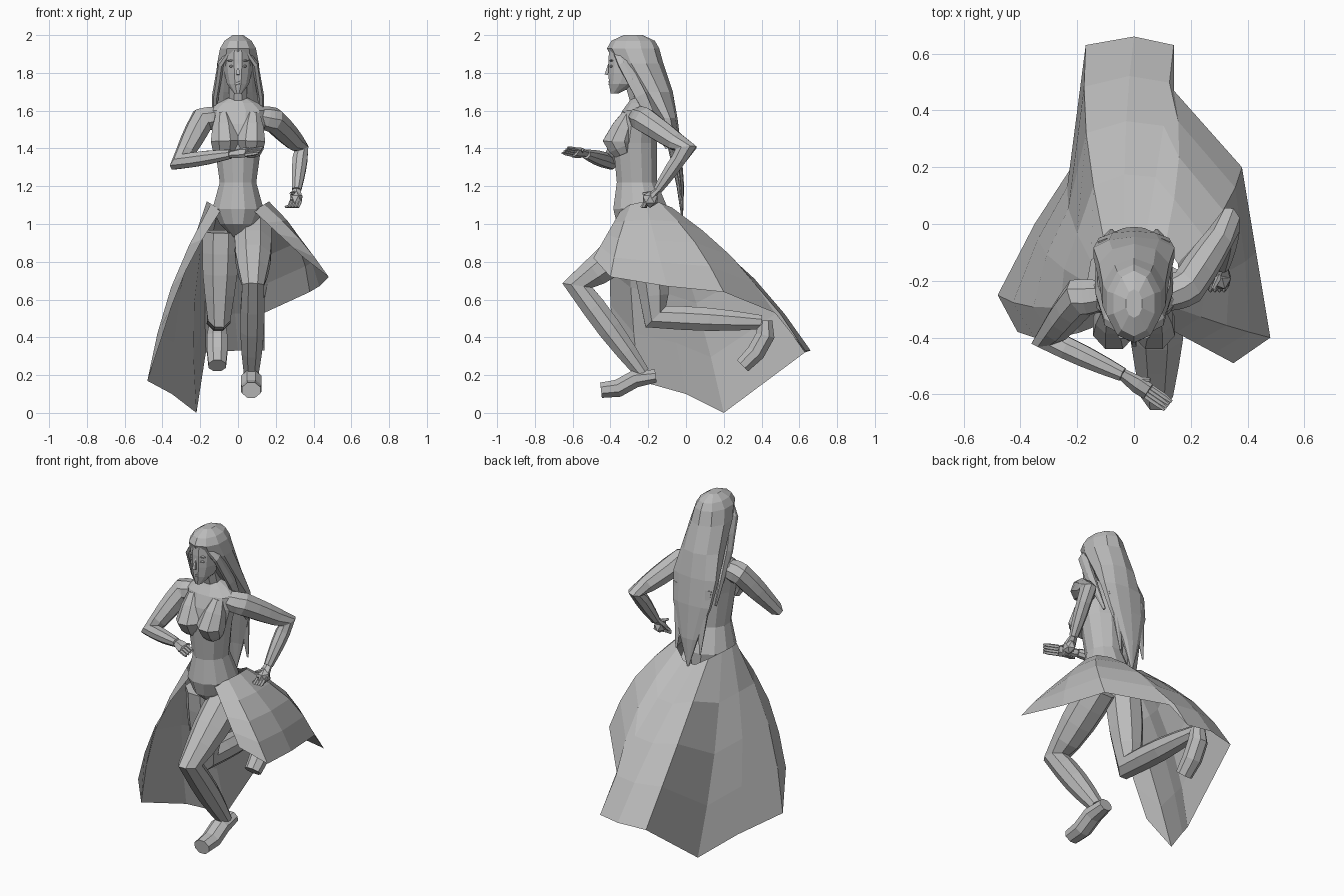
import bpy, bmesh
from math import sin, cos, pi, radians
from mathutils import Vector

cube = bpy.data.objects.get("Cube")
if cube:
    bpy.data.objects.remove(cube)

material = bpy.data.materials.new("plain grey")
material.use_nodes = True
grey = (.5, .5, .5, 1)
material.diffuse_color = grey
material.node_tree.nodes["Principled BSDF"].inputs["Base Color"].default_value = grey

ACROSS, DEPTH = Vector((1, 0, 0)), Vector((0, 1, 0))


def finish(name, bm):
    """Turn a bmesh into a flat shaded grey object."""
    mesh = bpy.data.meshes.new(name)
    bm.to_mesh(mesh)
    bm.free()
    mesh.materials.append(material)
    obj = bpy.data.objects.new(name, mesh)
    bpy.context.collection.objects.link(obj)


def skin_rings(name, rings, solid=True):
    """Bridge successive rings of points with quads, closed and capped when solid."""
    bm = bmesh.new()
    rows = [[bm.verts.new(point) for point in ring] for ring in rings]
    count = len(rows[0])
    for low, high in zip(rows, rows[1:]):
        for i in range(count if solid else count - 1):
            j = (i + 1) % count
            bm.faces.new((low[i], low[j], high[j], high[i]))
    if solid:
        bm.faces.new(rows[0][::-1])
        bm.faces.new(rows[-1])
        bmesh.ops.recalc_face_normals(bm, faces=bm.faces)
    finish(name, bm)


def ellipse(centre, side, other, wide, deep, sides):
    angles = [2 * pi * (i + .5) / sides for i in range(sides)]
    return [centre + side * wide * cos(a) + other * deep * sin(a) for a in angles]


def stack(name, levels, sides=12):
    """Horizontal elliptical sections: height, y centre, half width, half depth."""
    skin_rings(name, [ellipse(Vector((0, y, z)), ACROSS, DEPTH, wide, deep, sides)
                      for z, y, wide, deep in levels])


def limb(name, joints, radii, swell=0, steps=4, sides=8, ref=ACROSS, flat=1):
    """Tapered tube through joints, swelling like muscle and mitred at the bends."""
    joints = [Vector(joint) for joint in joints]
    places, sizes = [], []
    for i in range(len(joints) - 1):
        for step in range(steps):
            t = step / steps
            places.append(joints[i].lerp(joints[i + 1], t))
            sizes.append(radii[i] * (1 - t) + radii[i + 1] * t + swell * sin(pi * t))
    places.append(joints[-1])
    sizes.append(radii[-1])
    rings = []
    for i, (place, size) in enumerate(zip(places, sizes)):
        ahead = (places[min(i + 1, len(places) - 1)] - place).normalized()
        behind = (place - places[max(i - 1, 0)]).normalized()
        along = (ahead + behind).normalized()
        mitre = 1 / max(.65, along.dot(ahead + behind) / (ahead.length + behind.length))
        side = (ref - along * ref.dot(along)).normalized()
        rings.append(ellipse(place, side, along.cross(side), size, size * flat * mitre, sides))
    skin_rings(name, rings)


def blob(name, centre, size, detail=1):
    bm = bmesh.new()
    bmesh.ops.create_icosphere(bm, subdivisions=detail, radius=1)
    bmesh.ops.scale(bm, vec=size, verts=bm.verts)
    bmesh.ops.translate(bm, vec=centre, verts=bm.verts)
    finish(name, bm)


def hand(tag, wrist, ahead, across, curl, thumb):
    """Flat palm, four fingers ending at the curl offset, and a thumb."""
    wrist, ahead, across, curl = (Vector(v) for v in (wrist, ahead, across, curl))
    knuckles = wrist + ahead
    limb(tag + "_palm", [wrist, wrist.lerp(knuckles, .6), knuckles], (.024, .036, .034),
         steps=1, sides=6, ref=across, flat=.6)
    for i in range(4):
        base = knuckles + across * (i - 1.5) * .016
        limb(tag + "_finger", [base, base + ahead * .3 + curl * .3, base + curl],
             (.01, .01, .006), steps=1, sides=5, ref=across)
    base = wrist + ahead * .3
    limb(tag + "_thumb", [base, base + Vector(thumb)], (.014, .007), steps=2, sides=5, ref=across)


# Torso, neck and head
stack("torso", [
    (.93, -.24, .03, .05), (1, -.23, .1, .14), (1.08, -.24, .14, .15),
    (1.22, -.26, .1, .11), (1.43, -.27, .13, .12), (1.53, -.26, .15, .11),
    (1.6, -.25, .16, .09), (1.64, -.24, .11, .07), (1.67, -.24, .05, .05)])
limb("neck", [(0, -.23, 1.6), (0, -.28, 1.76)], (.055, .05))
stack("head", [
    (1.69, -.38, .02, .02), (1.74, -.33, .06, .08), (1.8, -.3, .075, .115),
    (1.87, -.29, .08, .125), (1.93, -.29, .075, .12), (1.98, -.28, .04, .06)])

# Face
limb("nose", [(0, -.408, 1.85), (0, -.422, 1.79)], (.004, .013), steps=1, sides=4)
for part, height in (("upper_lip", 1.753), ("lower_lip", 1.74)):
    blob(part, (0, -.4, height), (.02, .012, .007))

# Paired parts: eyes, brows, bust and loose locks of hair
for tag, s in (("left", 1), ("right", -1)):
    blob(tag + "_eye", (s * .033, -.395, 1.835), (.018, .012, .008))
    blob(tag + "_brow", (s * .035, -.395, 1.865), (.026, .012, .006))
    limb(tag + "_bust", [(s * .08, -.3, 1.58), (s * .07, -.36, 1.44), (s * .07, -.33, 1.37)],
         (.04, .08, .05), .005, steps=2)
    limb(tag + "_front_lock", [
        (s * .02, -.38, 1.94), (s * .09, -.33, 1.85), (s * .12, -.24, 1.68), (s * .13, -.1, 1.4)],
        (.02, .035, .035, .01), steps=2, sides=6, ref=DEPTH, flat=.5)
    limb(tag + "_back_lock", [(s * .08, -.07, 1.5), (s * .08, -.02, 1.12)], (.05, .006), flat=.4)

# Long hair down the back
stack("hair", [
    (1.03, -.02, .006, .004), (1.2, -.03, .06, .02), (1.4, -.06, .13, .035),
    (1.56, -.1, .15, .055), (1.7, -.17, .13, .1), (1.85, -.25, .116, .13),
    (1.93, -.28, .1, .138), (1.97, -.28, .075, .115), (2, -.28, .03, .05)], 10)

# Swung back arm with its fist
wrist = (.31, -.15, 1.18)
limb("left_arm", [(.1, -.26, 1.57), (.19, -.22, 1.55), (.335, 0, 1.4), wrist],
     (.05, .066, .042, .026), .006)
hand("left", wrist, (-.005, -.06, -.06), ACROSS, (-.03, 0, -.03), (-.03, -.06, 0))
blob("left_fist", (.31, -.19, 1.13), (.036, .045, .045))

# Bent arm across the chest with an open hand
wrist = (-.04, -.53, 1.37)
limb("right_arm", [(-.1, -.25, 1.57), (-.19, -.26, 1.55), (-.305, -.405, 1.33), wrist],
     (.05, .066, .042, .026), .006, ref=Vector((-1, -2, 2)))
hand("right", wrist, (.09, -.06, .01), (.5, .6, .6), (.07, -.05, .01), (.07, 0, .02))

# Leading leg, planted
limb("left_leg", [(.08, -.2, .96), (.08, -.575, .675), (.07, -.23, .21)], (.105, .062, .042), .016)
limb("left_foot", [(.07, -.16, .195), (.07, -.27, .18), (.07, -.36, .13), (.07, -.45, .12)],
     (.044, .058, .058, .052), steps=1, flat=.85)

# Trailing leg, folded back
limb("right_leg", [(-.09, -.2, .96), (-.1, -.16, .51), (-.11, .4, .48)], (.105, .064, .04), .014)
limb("right_foot", [(-.11, .42, .49), (-.11, .42, .41), (-.11, .37, .32), (-.11, .3, .25)],
     (.044, .058, .058, .05), steps=1, flat=.9)

# Flowing skirt, open at the front: hem corners from the front left round the back
HEM = [(.35, -.49, .82), (.48, -.4, .72), (.43, -.1, .67), (.38, .2, .64), (.14, .47, .53),
       (.14, .63, .33), (0, .66, .33), (-.17, .63, .32), (-.22, .2, 0), (-.35, 0, .1),
       (-.48, -.25, .17), (-.41, -.38, .38)]
rows = []
for t in (1, .75, .5, .25, 0):
    row = []
    for i, corner in enumerate(HEM):
        a = radians(27 * i - 60)
        waist = Vector((.165 * cos(a), .17 * sin(a) - .2, 1.02 + .1 * abs(cos(a))))
        puff = Vector((cos(a), sin(a), .5)) * min(.05, .02 * i) * sin(pi * t)
        row.append(waist.lerp(Vector(corner), t) + puff)
    rows.append(row)
skin_rings("skirt", rows, solid=False)
